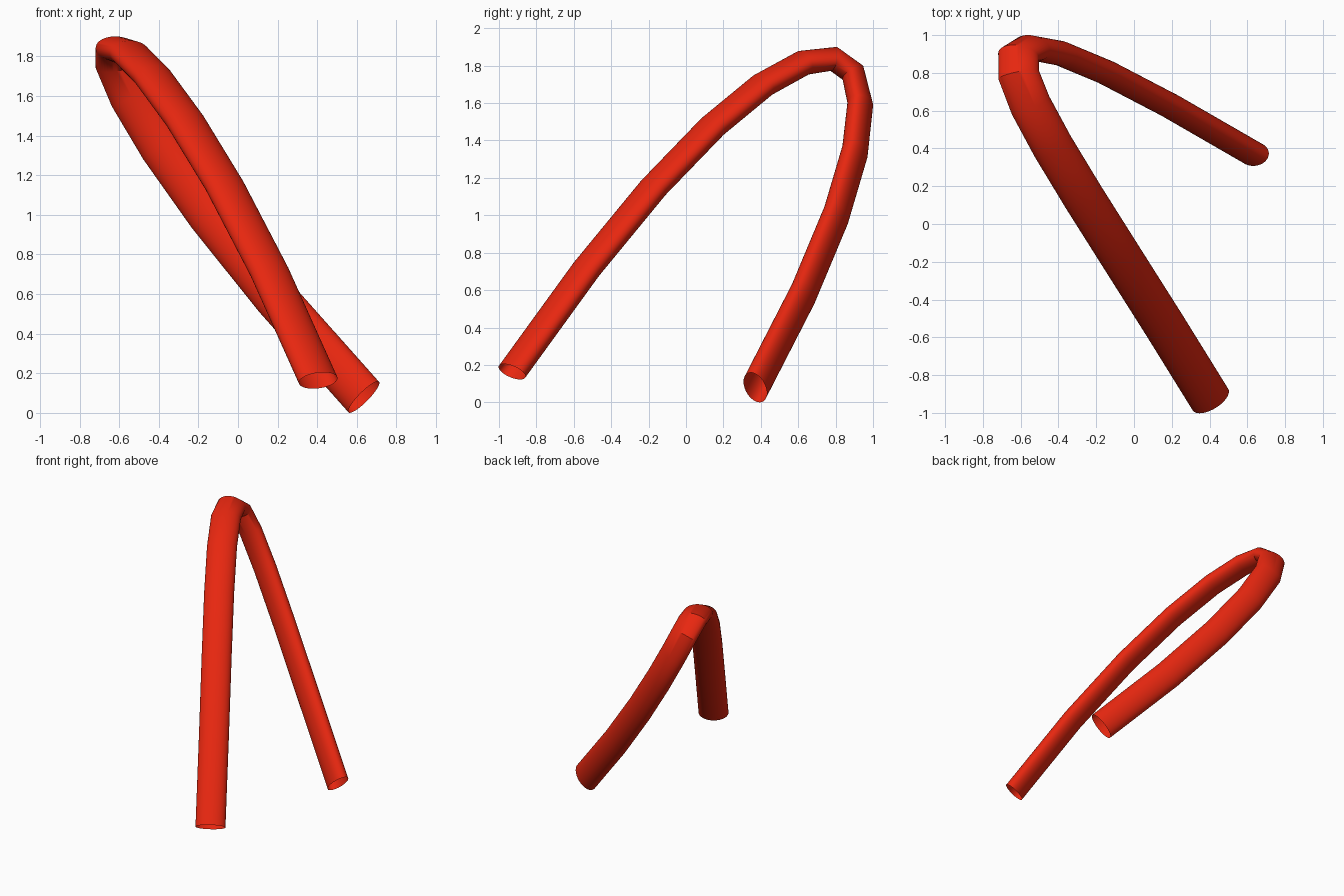
import bpy, bmesh, math
from mathutils import Vector
from mathutils.geometry import interpolate_bezier

if "Cube" in bpy.data.objects:
    bpy.data.objects.remove(bpy.data.objects["Cube"])

SIDES = 40
WIDE, THIN = 0.11, 0.066   # half axes of the oval section

# Path: a single bezier arch in 12 steps
p0 = Vector((0.405, -0.93, 0.167))
h0 = Vector((-0.606, 0.731, 2.588))
h1 = Vector((-1.369, 1.562, 2.235))
p1 = Vector((0.635, 0.37, 0.083))
path = interpolate_bezier(p0, h0, h1, p1, 13)

# Directions along the path
chords = [(b - a).normalized() for a, b in zip(path, path[1:])]
dirs = [(h0 - p0).normalized()]
dirs += [(a + b).normalized() for a, b in zip(chords, chords[1:])]
dirs.append((p1 - h1).normalized())

# Oval rings carried along the path with minimum twist
bm = bmesh.new()
side = dirs[0].cross(Vector((0, 0, 1))).normalized()
rings = []
for i, (p, d) in enumerate(zip(path, dirs)):
    if i:
        side = dirs[i - 1].rotation_difference(d) @ side
    up = side.cross(d)
    ring = []
    for k in range(SIDES):
        a = math.tau * k / SIDES
        ring.append(bm.verts.new(p + side * WIDE * math.cos(a) + up * THIN * math.sin(a)))
    rings.append(ring)

# Open-ended tube wall
for r, s in zip(rings, rings[1:]):
    for k in range(SIDES):
        n = (k + 1) % SIDES
        bm.faces.new((r[k], r[n], s[n], s[k]))
bmesh.ops.recalc_face_normals(bm, faces=bm.faces)
low = min(v.co.z for v in bm.verts)
bmesh.ops.translate(bm, verts=bm.verts, vec=(0, 0, -low))

mesh = bpy.data.meshes.new("bent_tube")
bm.to_mesh(mesh)
bm.free()
tube = bpy.data.objects.new("bent_tube", mesh)
bpy.context.collection.objects.link(tube)

# Red finish
red = bpy.data.materials.new("red")
red.diffuse_color = (0.8, 0.02, 0.005, 1)
red.use_nodes = True
red.node_tree.nodes["Principled BSDF"].inputs["Base Color"].default_value = red.diffuse_color
mesh.materials.append(red)

bpy.context.view_layer.objects.active = tube
tube.select_set(True)
bpy.ops.object.shade_smooth_by_angle(angle=math.radians(40))
